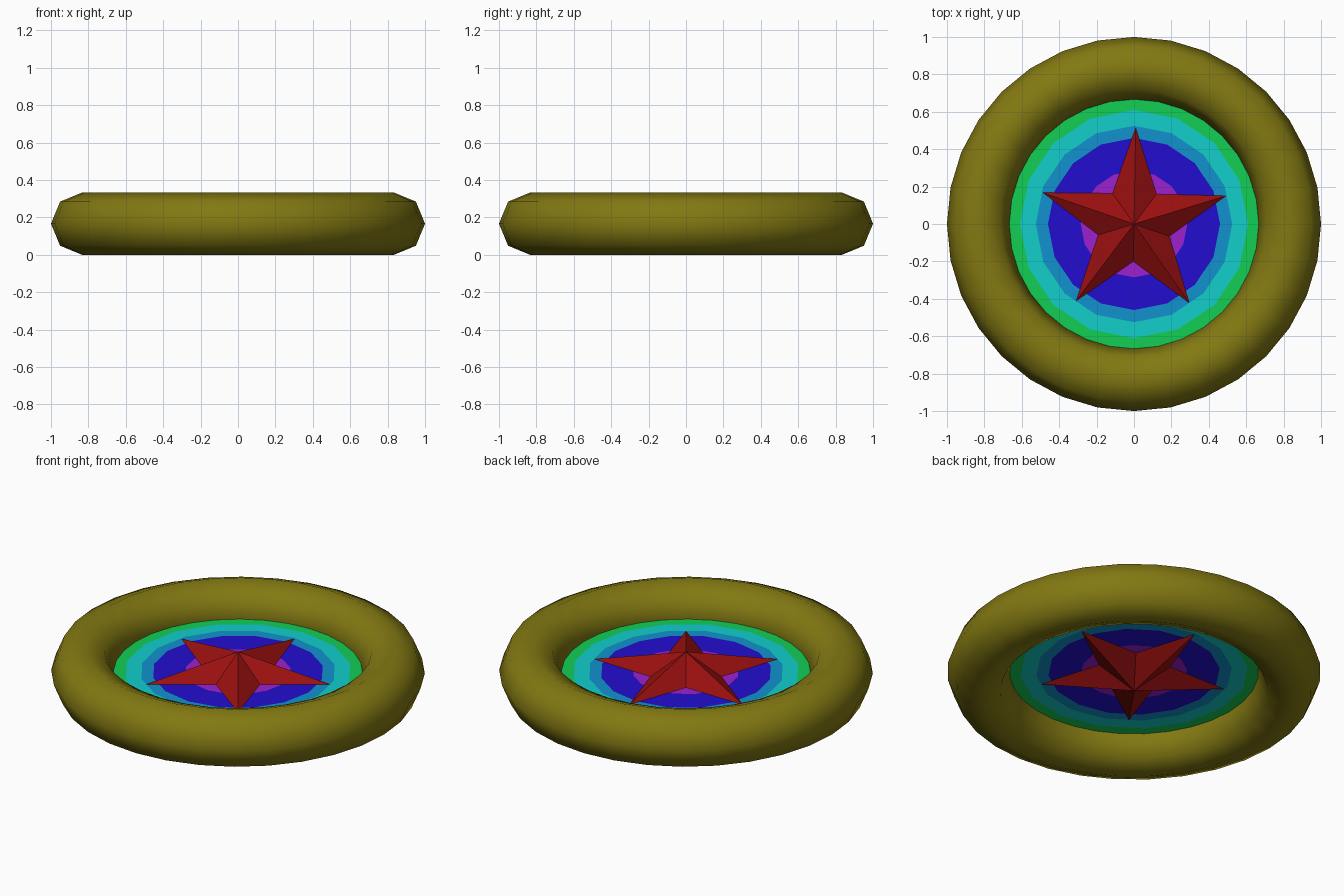
import bpy, bmesh, math

if "Cube" in bpy.data.objects:
    bpy.data.objects.remove(bpy.data.objects["Cube"])

ZC = 0.1667  # mid-height shared by every part


def material(name, rgb):
    m = bpy.data.materials.new(name)
    m.diffuse_color = (*rgb, 1)
    m.use_nodes = True
    m.node_tree.nodes["Principled BSDF"].inputs["Base Color"].default_value = m.diffuse_color
    return m


def finish(bm, name, mats):
    me = bpy.data.meshes.new(name)
    bm.to_mesh(me)
    bm.free()
    for m in mats:
        me.materials.append(m)
    ob = bpy.data.objects.new(name, me)
    ob.location.z = ZC
    bpy.context.collection.objects.link(ob)
    return ob


# Outer ring: smooth torus with an eight-sided tube
bpy.ops.mesh.primitive_torus_add(major_segments=32, minor_segments=8,
                                 major_radius=0.8333, minor_radius=0.1667,
                                 location=(0, 0, ZC))
ring = bpy.context.object
ring.name = "outer_ring"
ring.data.materials.append(material("olive", (0.225, 0.19, 0.006)))
bpy.ops.object.shade_smooth()

# Target disc: concentric 16-sided colour bands, the rim fits the ring
bands = [(0.285, material("purple", (0.34, 0.015, 0.62))),
         (0.46, material("deep_blue", (0.016, 0.004, 0.62))),
         (0.525, material("sky_blue", (0.006, 0.29, 0.62))),
         (0.61, material("cyan", (0.006, 0.62, 0.60))),
         (0.668, material("green", (0.006, 0.62, 0.09)))]
N = 32
bm = bmesh.new()
prev = None
for k, (radius, _) in enumerate(bands):
    loop = []
    for i in range(N):
        a = math.tau * i / N
        flat = i % 2 and k < len(bands) - 1  # odd points lie mid-edge
        r = radius * (math.cos(math.pi / 16) if flat else 1)
        loop.append(bm.verts.new((r * math.cos(a), r * math.sin(a), 0)))
    if prev is None:
        bm.faces.new(loop)
    else:
        for i in range(N):
            j = (i + 1) % N
            bm.faces.new((prev[i], loop[i], loop[j], prev[j])).material_index = k
    prev = loop
finish(bm, "target_disc", [m for _, m in bands])

# Star: five points, raised to a peak on both sides
bm = bmesh.new()
rim = []
for i in range(10):
    a = math.radians(89 + 36 * i)
    r = 0.2 if i % 2 else 0.515
    rim.append(bm.verts.new((r * math.cos(a), r * math.sin(a), 0)))
top = bm.verts.new((0, 0, 0.118))
bottom = bm.verts.new((0, 0, -0.118))
for i in range(10):
    a, b = rim[i], rim[(i + 1) % 10]
    bm.faces.new((a, b, top))
    bm.faces.new((b, a, bottom))
finish(bm, "star", [material("red", (0.32, 0.005, 0.005))])
